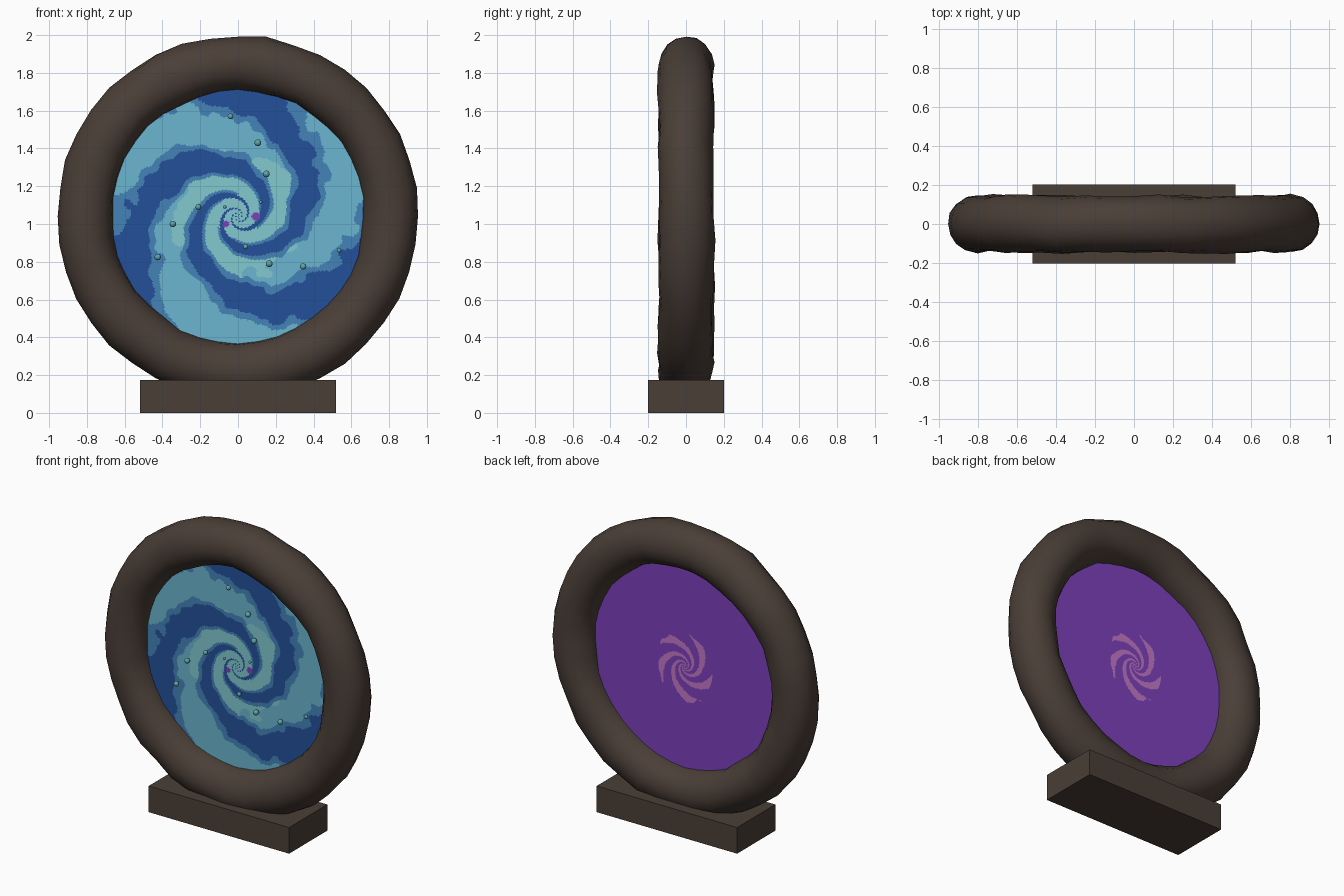
import bpy, bmesh, math
from mathutils import Vector, noise

cube = bpy.data.objects.get("Cube")
if cube:
    bpy.data.objects.remove(cube, do_unlink=True)

CENTRE = Vector((0, 0, 1.04))


def material(name, r, g, b):
    """Flat material from 8-bit display colour, stored as linear values."""
    lin = [((c / 255 + 0.055) / 1.055) ** 2.4 for c in (r, g, b)] + [1]
    m = bpy.data.materials.new(name)
    m.use_nodes = True
    m.diffuse_color = lin
    m.node_tree.nodes["Principled BSDF"].inputs["Base Color"].default_value = lin
    return m


STONE = material("dark stone", 74, 62, 55)
DEEP = material("deep blue", 34, 80, 153)
MID = material("mid blue", 68, 131, 184)
LIGHT = material("light blue", 107, 182, 208)
TEAL = material("pale teal", 130, 202, 208)
PURPLE = material("purple", 125, 64, 188)
PINK = material("pink", 195, 120, 200)
BEAD = material("bead teal", 95, 165, 170)


def swirl_disc(name, y, side, radii, segments, mats, rule):
    """Polar grid facing side (-1 front, 1 back); rule(u, v) picks each face's material."""
    bm = bmesh.new()
    hub = bm.verts.new((0, y, 0))
    rings = []
    for r in radii:
        angles = [2 * math.pi * i / segments for i in range(segments)]
        rings.append([bm.verts.new((-side * r * math.cos(a), y, r * math.sin(a))) for a in angles])
    for i in range(segments):
        j = (i + 1) % segments
        bm.faces.new((hub, rings[0][i], rings[0][j]))
        for a, b in zip(rings, rings[1:]):
            bm.faces.new((a[i], b[i], b[j], a[j]))
    for f in bm.faces:
        c = f.calc_center_median()
        f.material_index = rule(-side * c.x, c.z)
    me = bpy.data.meshes.new(name)
    bm.to_mesh(me)
    bm.free()
    for m in mats:
        me.materials.append(m)
    ob = bpy.data.objects.new(name, me)
    ob.location = CENTRE
    bpy.context.collection.objects.link(ob)


def front_rule(u, v):
    """Three ragged spiral arms with a pale core and two purple specks."""
    for x, z, size in ((0.095, 0, 0.022), (-0.063, -0.04, 0.017)):
        if math.hypot(u - x, v - z) < size:
            return 4
    r = math.hypot(u, v)
    p = Vector((u, v, 0.3))
    rough = 0.55 * noise.noise(p * 6) + 0.5 * noise.noise(p * 15)
    arm = math.cos(3 * (math.atan2(v, u) + 0.05 - 2.2 * math.log(r / 0.318)))
    value = arm + rough * min(1, r * 4) - 0.5 * math.exp(-(r / 0.15) ** 2)
    if value > 0.36:
        return 0
    if value > -0.22:
        return 3 if r < 0.12 else 1
    return 3 if r + 0.15 * rough < 0.32 else 2


def back_rule(u, v):
    """Five short curved arms around the middle."""
    r = math.hypot(u, v)
    a = math.atan2(v, u)
    arm = math.cos(5 * (a - math.radians(58) - 1.6 * math.log(r / 0.2)))
    reach = 0.2 + 0.025 * math.sin(a) ** 2 + 0.02 * noise.noise(Vector((u, v, 0)) * 20)
    return 1 if r < reach and arm > 0.25 + 0.3 * noise.noise(Vector((u, v, 1)) * 25) else 0


# Swirling surface
front_radii = [0.7 * (i / 90) for i in range(1, 91)]
swirl_disc("portal_front", -0.012, -1, front_radii, 288, (DEEP, MID, LIGHT, TEAL, PURPLE), front_rule)
back_radii = [0.24 * i / 40 for i in range(1, 41)] + [0.7]
swirl_disc("portal_back", 0.012, 1, back_radii, 144, (PURPLE, PINK), back_rule)

# Rough ring
MAJOR, MINOR = 0.812, 0.145
bpy.ops.mesh.primitive_torus_add(major_radius=MAJOR, minor_radius=MINOR, major_segments=40,
                                 minor_segments=16, location=CENTRE, rotation=(math.pi / 2, 0, 0))
ring = bpy.context.object
ring.name = "ring_frame"
for v in ring.data.vertices:
    spine = Vector((v.co.x, v.co.y, 0)).normalized() * MAJOR
    v.co += (v.co - spine).normalized() * 0.018 * noise.noise(v.co * 5)
ring.data.materials.append(STONE)
bpy.ops.object.shade_smooth()

# Base block
bpy.ops.mesh.primitive_cube_add(size=1, location=(0, 0, 0.0875))
base = bpy.context.object
base.name = "base_block"
base.scale = (1.04, 0.404, 0.175)
base.data.materials.append(STONE)

# Floating beads in front of the swirl: x, z, radius
beads = [(-0.04, 0.53, 0.015), (0.105, 0.39, 0.018), (0.15, 0.225, 0.018), (-0.21, 0.05, 0.015),
         (-0.345, -0.04, 0.017), (-0.425, -0.215, 0.017), (0.165, -0.25, 0.018),
         (0.345, -0.265, 0.017), (0.535, -0.18, 0.012), (0.04, -0.16, 0.014),
         (0.12, 0.075, 0.009), (-0.07, 0.05, 0.009)]
for i, (x, z, r) in enumerate(beads):
    bpy.ops.mesh.primitive_uv_sphere_add(segments=12, ring_count=8, radius=r,
                                         location=CENTRE + Vector((x, -0.045, z)))
    bead = bpy.context.object
    bead.name = f"bead_{i + 1}"
    bead.data.materials.append(BEAD)
    bpy.ops.object.shade_smooth()
